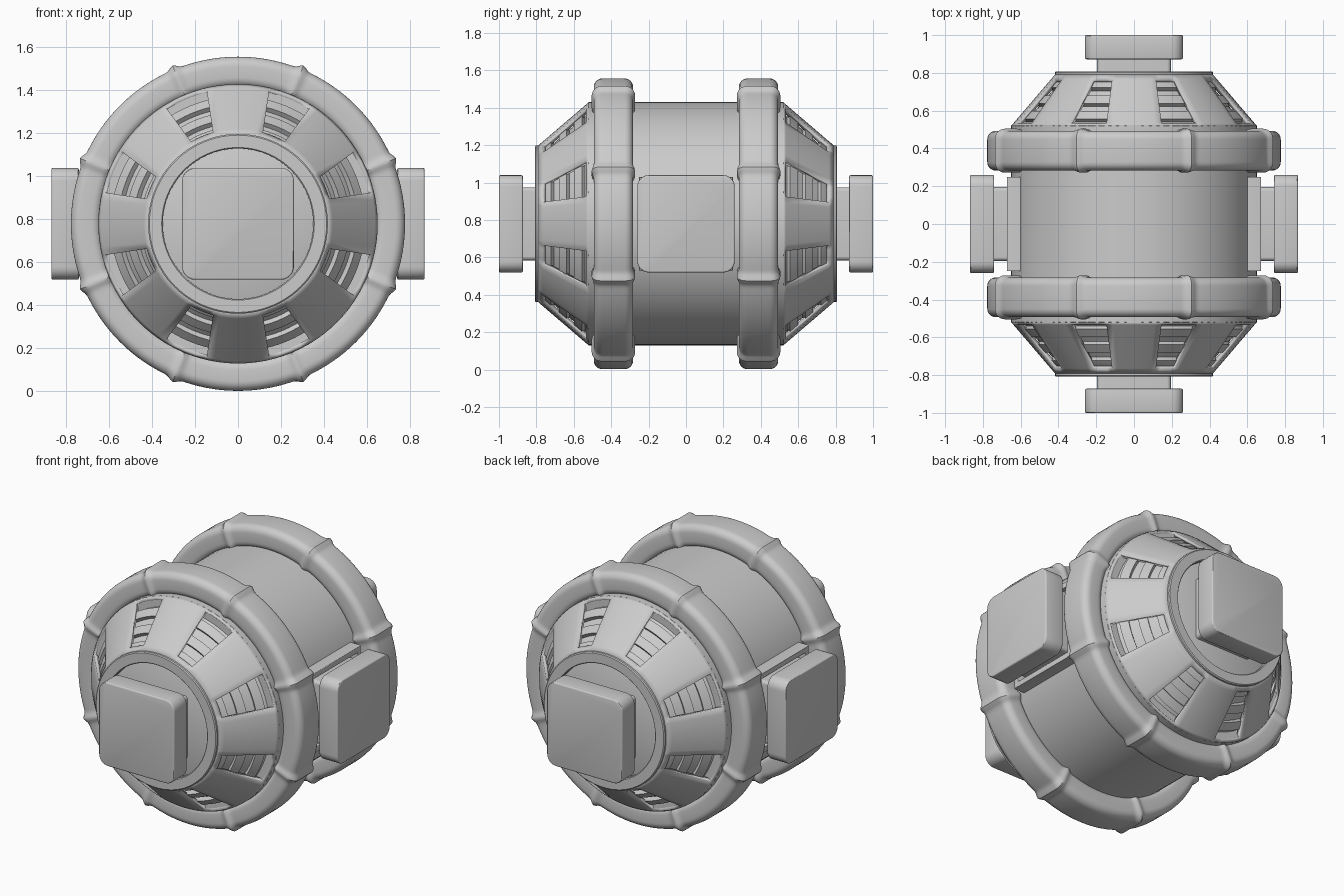
import bpy, bmesh
from math import sin, cos, pi, radians, exp
from mathutils import Matrix, Vector

if "Cube" in bpy.data.objects:
    bpy.data.objects.remove(bpy.data.objects["Cube"])

CZ = 0.78  # height of the body's long axis (runs along y)


def finish(bm, name, smooth=True):
    me = bpy.data.meshes.new(name)
    bm.to_mesh(me)
    bm.free()
    ob = bpy.data.objects.new(name, me)
    bpy.context.collection.objects.link(ob)
    ob.location.z = CZ
    if smooth:
        bpy.ops.object.select_all(action='DESELECT')
        ob.select_set(True)
        bpy.context.view_layer.objects.active = ob
        bpy.ops.object.shade_smooth_by_angle(angle=radians(30))
    return ob


def polar(r, a, y):
    return Vector((r * cos(a), y, r * sin(a)))


def revolve(name, profile, n=96, closed=False):
    """Spin (radius, y) points around the y axis."""
    bm = bmesh.new()
    rings = [[bm.verts.new(polar(r, 2 * pi * i / n, y)) for i in range(n)] for r, y in profile]
    pairs = list(zip(rings, rings[1:])) + ([(rings[-1], rings[0])] if closed else [])
    for a, b in pairs:
        for i in range(n):
            j = (i + 1) % n
            bm.faces.new((a[i], a[j], b[j], b[i]))
    if not closed:
        bm.faces.new(rings[0])
        bm.faces.new(rings[-1])
    bmesh.ops.recalc_face_normals(bm, faces=bm.faces)
    return finish(bm, name)


def rounded_section(half, r0, r1, rad, seg=6):
    """Rounded rectangle as (radius, y) points."""
    pts = []
    for cr, cy, a0 in ((r1 - rad, half - rad, 0), (r0 + rad, half - rad, 90),
                       (r0 + rad, -half + rad, 180), (r1 - rad, -half + rad, 270)):
        for k in range(seg + 1):
            a = radians(a0 + 90 * k / seg)
            pts.append((cr + rad * cos(a), cy + rad * sin(a)))
    return pts


def bumper_ring(name, y0):
    """Padded ring with eight swollen seams."""
    sec, n, mid = rounded_section(0.105, 0.635, 0.777, 0.045), 384, 0.706
    bm = bmesh.new()
    rings = []
    for i in range(n):
        deg = 360 * i / n
        d = (deg % 45) - 22.5
        g = exp(-(d / 1.7) ** 2)
        rings.append([bm.verts.new(polar(mid + (r - mid) * (1 + 0.27 * g), radians(deg),
                                         y0 + y * (1 + 0.11 * g))) for r, y in sec])
    m = len(sec)
    for i in range(n):
        a, b = rings[i], rings[(i + 1) % n]
        for k in range(m):
            bm.faces.new((a[k], a[(k + 1) % m], b[(k + 1) % m], b[k]))
    bmesh.ops.recalc_face_normals(bm, faces=bm.faces)
    return finish(bm, name)


# cone surface: t = 0 at the wide rim, t = 1 at the narrow rim
def cone_point(t, depth=0.0):
    return 0.65 - 0.235 * t - 0.76 * depth, 0.52 + 0.275 * t - 0.65 * depth


def cone_shell(name, s):
    """Conical cover with eight tapered window openings."""
    rows = [(0, 9.4), (0.05, 9.3), (0.89, 7.2), (1, 7.2)]  # t, window half angle
    bm = bmesh.new()
    win, gap, grid = 4, 8, []
    for t, h in rows:
        r, y = cone_point(t)
        row = []
        for k in range(8):
            c = 22.5 + 45 * k
            angs = [c - h + 2 * h * i / win for i in range(win)]
            angs += [c + h + (45 - 2 * h) * i / gap for i in range(gap)]
            row += [bm.verts.new(polar(r, radians(a), s * y)) for a in angs]
        grid.append(row)
    n = len(grid[0])
    for j in range(3):
        for i in range(n):
            if j == 1 and i % (win + gap) < win:
                continue
            q = (i + 1) % n
            f = bm.faces.new((grid[j][i], grid[j][q], grid[j + 1][q], grid[j + 1][i]))
            f.normal_update()
            c = f.calc_center_median()
            if f.normal.x * c.x + f.normal.z * c.z < 0:
                f.normal_flip()
    ob = finish(bm, name)
    mod = ob.modifiers.new("thickness", 'SOLIDIFY')
    mod.thickness, mod.offset = 0.03, -1


def block(name, size, corner, edge, mat):
    """Box with thickness along local z, rounded corners and softened edges."""
    bm = bmesh.new()
    bmesh.ops.create_cube(bm, size=1, matrix=Matrix.Diagonal((*size, 1)))
    if corner:
        es = [e for e in bm.edges if abs((e.verts[0].co - e.verts[1].co).z) > size[2] / 2]
        bmesh.ops.bevel(bm, geom=es, offset=corner, segments=6, profile=0.5, affect='EDGES')
    if edge:
        es = [e for e in bm.edges if any(abs(f.normal.z) > 0.9 for f in e.link_faces)]
        bmesh.ops.bevel(bm, geom=es, offset=edge, segments=3, profile=0.5, affect='EDGES')
    bm.transform(mat)
    return finish(bm, name)


# central drum
revolve("drum", [(0.6, -0.525), (0.645, -0.525), (0.65, -0.52), (0.65, 0.52),
                 (0.645, 0.525), (0.6, 0.525)])

for s, side in ((-1, "front"), (1, "back")):
    bumper_ring(side + "_bumper_ring", s * 0.388)
    cone_shell(side + "_cone", s)
    # louvred lining behind the windows
    prof = [cone_point(0, 0.03)]
    for k in range(3):
        t = 0.03 + 0.3 * k
        prof += [cone_point(t, 0.045), cone_point(t + 0.15, 0.045),
                 cone_point(t + 0.15, 0.02), cone_point(t + 0.3, 0.02)]
    prof.append(cone_point(1, 0.03))
    revolve(side + "_louvres", [(r, s * y) for r, y in prof])
    # end rim and recessed end plate
    rim = [(0.405, 0.77), (0.418, 0.785), (0.418, 0.803), (0.412, 0.808),
           (0.355, 0.808), (0.35, 0.803), (0.35, 0.75)]
    revolve(side + "_end_rim", [(r, s * y) for r, y in rim], closed=True)
    revolve(side + "_end_plate", [(0.37, s * 0.70), (0.37, s * 0.765)])

# four docking pads: front, back, left, right
for name, ang, inner, outer in (("front", -90, 0.72, 1.0), ("back", 90, 0.72, 1.0),
                                ("right", 0, 0.60, 0.868), ("left", 180, 0.60, 0.868)):
    turn = Matrix.Rotation(radians(ang), 4, 'Z') @ Matrix.Rotation(pi / 2, 4, 'Y')

    def at(d, u=0, v=0):
        return turn @ Matrix.Translation((u, v, d))
    block(name + "_pad", (0.52, 0.52, 0.128), 0.06, 0.008, at(outer - 0.064))
    length = outer - 0.12 - inner
    block(name + "_stem", (0.39, 0.39, length), 0.02, 0, at(inner + length / 2))
    if name in ("left", "right"):
        # raised socket frame on the drum
        for k in (-1, 1):
            block(name + "_socket_rail", (0.035, 0.5, 0.12), 0, 0.005, at(0.613, k * 0.2325, 0))
            block(name + "_socket_end", (0.5, 0.035, 0.12), 0, 0.005, at(0.613, 0, k * 0.2325))
